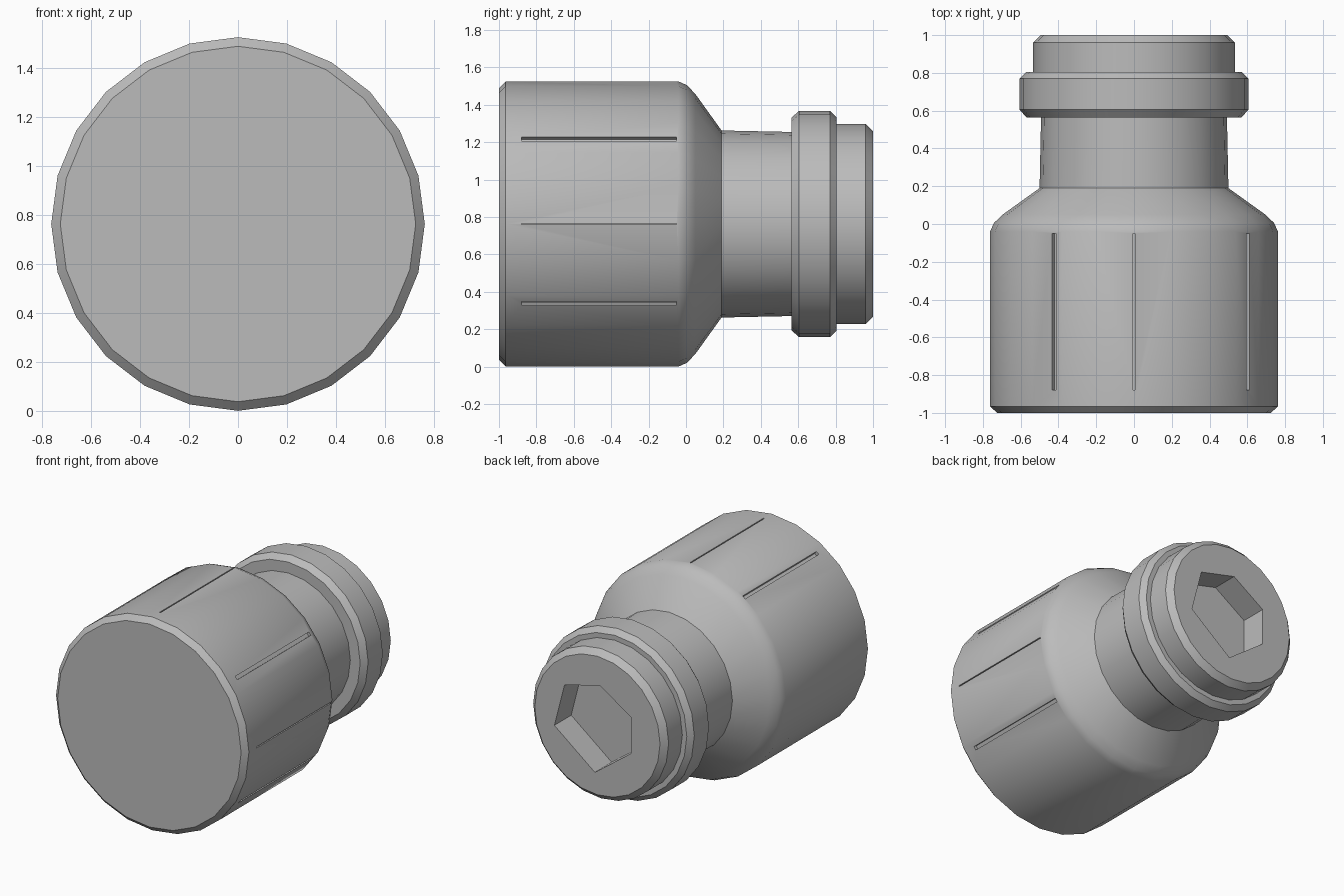
import bpy, bmesh, math
from mathutils import Matrix

cube = bpy.data.objects.get("Cube")
if cube:
    bpy.data.objects.remove(cube, do_unlink=True)

AXIS_Z = 0.763
SIDES = 24

metal = bpy.data.materials.new("plain grey")
metal.use_nodes = True
GREY = (0.5, 0.5, 0.5, 1)
metal.diffuse_color = GREY
metal.node_tree.nodes["Principled BSDF"].inputs["Base Color"].default_value = GREY


def make_object(name, bm):
    bmesh.ops.recalc_face_normals(bm, faces=bm.faces)
    mesh = bpy.data.meshes.new(name)
    bm.to_mesh(mesh)
    bm.free()
    mesh.materials.append(metal)
    obj = bpy.data.objects.new(name, mesh)
    bpy.context.collection.objects.link(obj)
    return obj


def lathe(name, profile, capped=False):
    """Revolve (y, radius) pairs around the horizontal axis."""
    bm = bmesh.new()
    rings = []
    for y, r in profile:
        ring = []
        for i in range(SIDES):
            a = math.tau * i / SIDES
            ring.append(bm.verts.new((r * math.cos(a), y, AXIS_Z + r * math.sin(a))))
        rings.append(ring)
    for a, b in zip(rings, rings[1:]):
        for i in range(SIDES):
            j = (i + 1) % SIDES
            bm.faces.new((a[i], a[j], b[j], b[i]))
    if capped:
        bm.faces.new(rings[0])
        bm.faces.new(rings[-1])
    return make_object(name, bm)


def select_only(obj):
    bpy.ops.object.select_all(action="DESELECT")
    obj.select_set(True)
    bpy.context.view_layer.objects.active = obj


def cut(target, cutter):
    select_only(target)
    mod = target.modifiers.new("cut", "BOOLEAN")
    mod.operation = "DIFFERENCE"
    mod.solver = "EXACT"
    mod.object = cutter
    bpy.ops.object.modifier_apply(modifier=mod.name)
    bpy.data.objects.remove(cutter, do_unlink=True)


# Main drum with bevelled front edge and sloping shoulder
body = lathe("body", [(-1, 0.725), (-0.965, 0.762), (-0.04, 0.762), (0.005, 0.742),
                      (0.05, 0.695), (0.19, 0.5)], capped=True)

# Neck, collar and end cap
neck = lathe("neck", [(0.19, 0.5), (0.57, 0.492)])
collar = lathe("collar", [(0.565, 0.49), (0.565, 0.57), (0.605, 0.605),
                          (0.77, 0.605), (0.805, 0.57), (0.805, 0.53)])
end_cap = lathe("end_cap", [(0.75, 0.535), (0.96, 0.535), (1, 0.495)], capped=True)

# Shallow grooves and fine seams running along the drum
for degrees, width in ((37, 0.025), (-34, 0.025), (124, 0.025), (90, 0.008), (0, 0.008)):
    bm = bmesh.new()
    place = (Matrix.Translation((0, -0.465, AXIS_Z))
             @ Matrix.Rotation(-math.radians(degrees), 4, "Y")
             @ Matrix.Translation((0.785, 0, 0))
             @ Matrix.Diagonal((0.1, 0.83, width, 1)))
    bmesh.ops.create_cube(bm, size=1, matrix=place)
    cut(body, make_object("groove_cutter", bm))

# Slightly irregular six-sided socket in the end cap
corners = [(0.26, 0.22), (-0.02, 0.29), (-0.265, 0.13),
           (-0.265, -0.13), (0.02, -0.34), (0.34, -0.09)]
bm = bmesh.new()
floor = bm.faces.new([bm.verts.new((x, 0.81, AXIS_Z + z)) for x, z in corners])
wall = bmesh.ops.extrude_face_region(bm, geom=[floor])
bmesh.ops.translate(bm, vec=(0, 0.3, 0),
                    verts=[v for v in wall["geom"] if isinstance(v, bmesh.types.BMVert)])
cut(end_cap, make_object("socket_cutter", bm))

# Smooth rounds, sharp edges
for obj in (body, neck, collar, end_cap):
    select_only(obj)
    bpy.ops.object.shade_smooth_by_angle(angle=math.radians(35))
